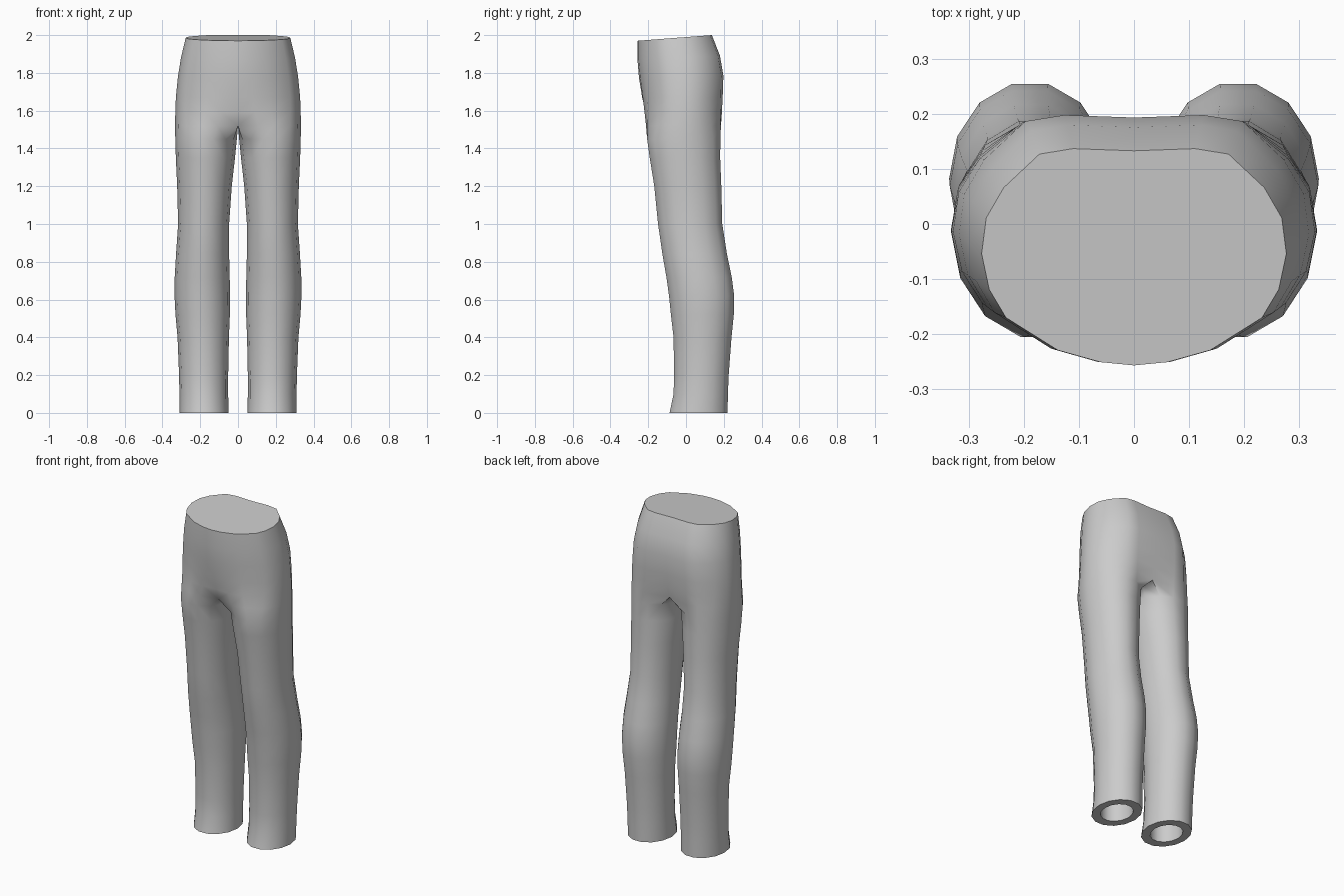
import bpy, bmesh
from math import cos, sin, radians

cube = bpy.data.objects.get("Cube")
if cube:
    bpy.data.objects.remove(cube)

grey = bpy.data.materials.new("plain grey")
grey.use_nodes = True
COLOUR = (0.6, 0.6, 0.6, 1)
grey.diffuse_color = COLOUR
grey.node_tree.nodes["Principled BSDF"].inputs["Base Color"].default_value = COLOUR

SIDES = 14   # around one leg
OUTER = 11   # ring points on the outside, from front centre to back centre

# Half outline of the waist, front to back, in unit size
WAIST = [(0, -1), (.22, -.97), (.5, -.86), (.84, -.56), (.95, -.3), (1, .03),
         (.97, .36), (.855, .64), (.62, .95), (.4, 1), (0, .98)]

# Leg rings: height, inner x, outer x, front y, back y
LEG = [(0, .05, .31, -.087, .22), (.1, .052, .31, -.066, .222),
       (.2, .052, .312, -.063, .226), (.4, .048, .32, -.066, .241),
       (.52, .043, .331, -.08, .253), (.62, .042, .336, -.09, .255),
       (.72, .044, .335, -.104, .242), (.84, .047, .328, -.125, .217),
       (1, .047, .317, -.148, .192), (1.2, .033, .322, -.168, .187),
       (1.35, .016, .329, -.192, .181), (1.45, .006, .332, -.206, .182)]

# Hip rings: height, half width, front y, back y, share of waist outline
HIPS = [(1.52, .333, -.214, .185, .4), (1.59, .332, -.224, .19, .75),
        (1.67, .329, -.235, .194, .93), (1.78, .318, -.249, .198, 1),
        (1.88, .302, -.257, .18, 1), (1.985, .277, -.257, .137, 1)]


def leg_ring(z, inner, outer, front, back):
    """Rounded cross-section of one leg, starting at the front inside."""
    step = 360 / SIDES
    start = -step * (OUTER - 1) / 2
    cx, cy = (inner + outer) / 2, (front + back) / 2
    rx, ry = (outer - inner) / 2, (back - front) / 2 * 1.025
    return [(cx + rx * cos(radians(start + k * step)),
             cy + ry * sin(radians(start + k * step)), z) for k in range(SIDES)]


def hip_ring(z, width, front, back, share):
    """Half cross-section of the hips; inner points lie on the centre plane."""
    cy, ry = (front + back) / 2, (back - front) / 2
    points = []
    for k, (x, y, _) in enumerate(leg_ring(z, 0, width, front, back)):
        if k < OUTER:
            u, v = WAIST[k]
            x = x * (1 - share) + width * u * share
            y = y * (1 - share) + (cy + ry * v) * share
        if k >= OUTER - 1 or k == 0:
            x = 0
        tilt = max(0, (z - 1.67) / .315) * .015 * (y - cy) / ry
        points.append((x, y, z + tilt))
    return points


bm = bmesh.new()


def add_ring(points):
    return [bm.verts.new(p) for p in points]


def bridge(low, high, count):
    for k in range(count):
        j = (k + 1) % len(low)
        bm.faces.new((low[k], low[j], high[j], high[k]))


# Outside of the leg up to the crotch
leg_rings = [add_ring(leg_ring(*r)) for r in LEG]
crotch = add_ring(hip_ring(*HIPS[0]))
leg_rings.append(crotch)
for low, high in zip(leg_rings, leg_rings[1:]):
    bridge(low, high, SIDES)

# Hips, open along the centre plane, with a flat waist
below = crotch
for r in HIPS[1:]:
    ring = add_ring(hip_ring(*r)[:OUTER])
    bridge(below[:OUTER], ring, OUTER - 1)
    below = ring
bm.faces.new(below)

# Thick hem with a hollow going up into the leg
centre_x, centre_y = .18, .067
hole = add_ring([(centre_x + (v.co.x - centre_x) * .65,
                  centre_y + (v.co.y - centre_y) * .65, 0) for v in leg_rings[0]])
inside = add_ring([(v.co.x, v.co.y, .35) for v in hole])
bridge(hole, leg_rings[0], SIDES)
bridge(inside, hole, SIDES)
bm.faces.new(list(reversed(inside)))

bmesh.ops.recalc_face_normals(bm, faces=bm.faces)
if next(f for f in bm.faces if len(f.verts) == OUTER).normal.z < 0:
    bmesh.ops.reverse_faces(bm, faces=bm.faces)
mesh = bpy.data.meshes.new("trousers")
bm.to_mesh(mesh)
bm.free()
mesh.materials.append(grey)

trousers = bpy.data.objects.new("trousers", mesh)
bpy.context.collection.objects.link(trousers)
bpy.ops.object.select_all(action="DESELECT")
trousers.select_set(True)
bpy.context.view_layer.objects.active = trousers
bpy.ops.object.shade_smooth_by_angle(angle=radians(50))

# Other half
mirror = trousers.modifiers.new("other side", "MIRROR")
mirror.use_clip = True
mirror.merge_threshold = .001
